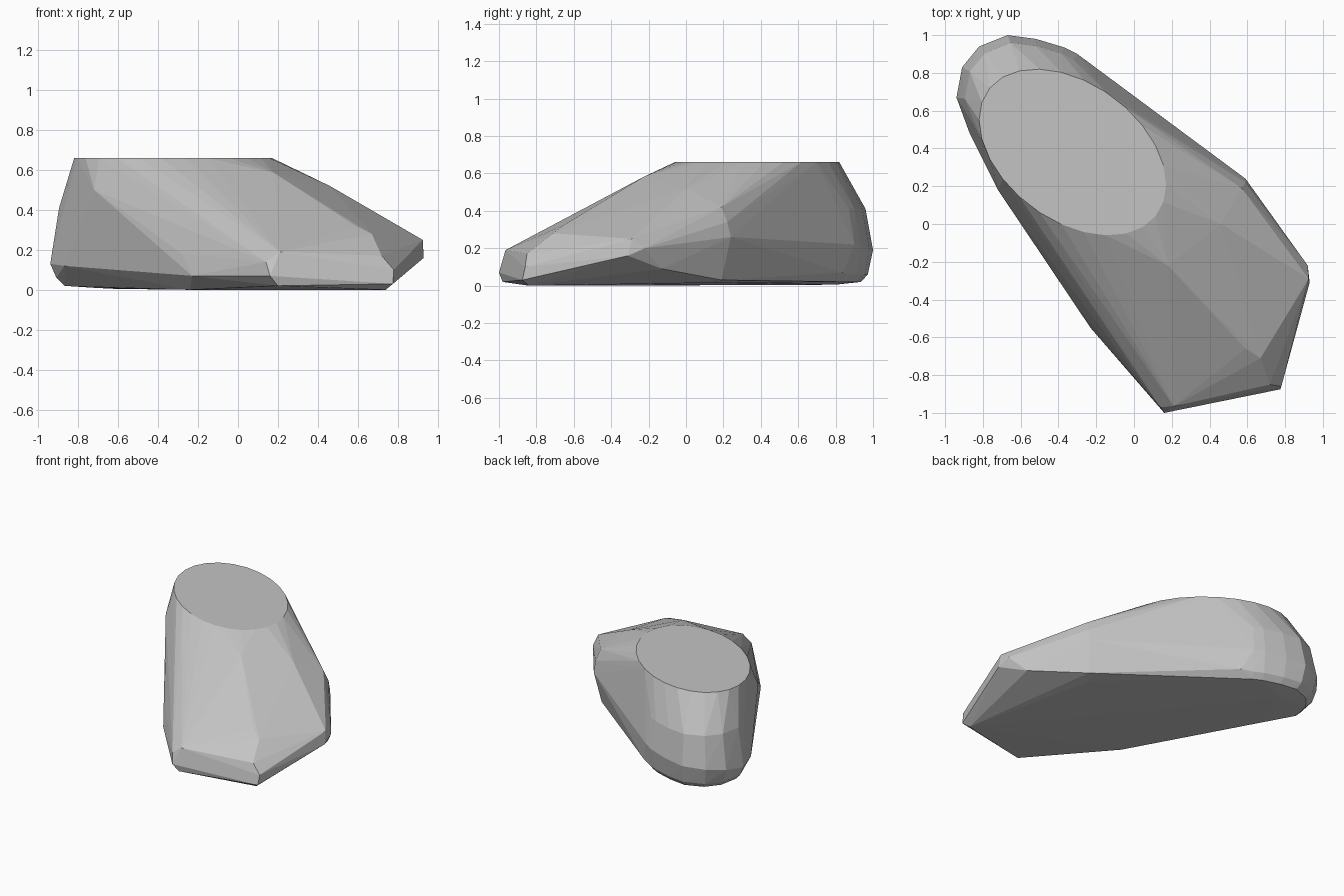
import bpy, bmesh, math

# Faceted boulder: the hull of a cut oval top, a rounded back end,
# an angular front end and a slightly inset underside.

# Flat oval cut on top (a skewed ellipse)
TOP_Z = 0.66
pts = []
for i in range(26):
    t = 2 * math.pi * i / 26
    pts.append((-0.325 + 0.495 * math.cos(t), 0.38 + 0.44 * math.sin(t - 0.4), TOP_Z))

# Rounded back end: widest ring
back_rim = [(-0.94, 0.67, 0.13), (-0.91, 0.83, 0.16), (-0.82, 0.94, 0.18),
            (-0.67, 1.0, 0.19), (-0.52, 0.98, 0.20), (-0.37, 0.935, 0.21),
            (-0.30, 0.90, 0.22)]
pts += back_rim
# Same ring pulled inwards, towards the base and towards the top
for k, z in ((0.93, 0.06), (0.84, 0.02), (0.9, 0.41)):
    for x, y, _ in back_rim:
        pts.append((-0.5 + (x + 0.5) * k, 0.6 + (y - 0.6) * k, z))

# Right flank and shoulder
pts += [(0.46, 0.0, 0.52), (0.57, 0.19, 0.42), (0.59, 0.22, 0.34),
        (0.59, 0.24, 0.26), (0.60, 0.2, 0.2), (0.56, 0.19, 0.03),
        (0.92, -0.22, 0.20), (0.925, -0.29, 0.25), (0.93, -0.31, 0.16),
        (0.83, -0.13, 0.09), (-0.24, 0.84, 0.07)]
# Sloping front and its corners
pts += [(0.18, -0.22, 0.585), (0.59, -0.66, 0.32), (0.67, -0.71, 0.28),
        (0.72, -0.85, 0.17), (0.78, -0.86, 0.10), (0.775, -0.875, 0.03),
        (0.21, -0.965, 0.19), (0.14, -0.97, 0.14), (0.16, -1.0, 0.07),
        (0.2, -0.98, 0.02)]
# Left flank
pts += [(-0.72, 0.18, 0.5), (-0.28, -0.46, 0.18), (-0.2, -0.45, 0.28),
        (-0.23, -0.55, 0.07), (-0.87, 0.48, 0.12)]
# Underside
pts += [(0.74, -0.84, 0.0), (-0.24, -0.42, 0.0), (-0.72, 0.45, 0.01),
        (-0.62, 0.8, 0.005), (0.5, 0.12, 0.015)]

bm = bmesh.new()
for p in pts:
    bm.verts.new(p)
bmesh.ops.convex_hull(bm, input=bm.verts[:])
bmesh.ops.delete(bm, geom=[v for v in bm.verts if not v.link_faces], context='VERTS')
# Merge the triangles of flat facets
bmesh.ops.dissolve_limit(bm, angle_limit=math.radians(1.0),
                         verts=bm.verts[:], edges=bm.edges[:])
bmesh.ops.recalc_face_normals(bm, faces=bm.faces[:])

mesh = bpy.data.meshes.new("boulder")
bm.to_mesh(mesh)
bm.free()
boulder = bpy.data.objects.new("boulder", mesh)
bpy.context.collection.objects.link(boulder)

stone = bpy.data.materials.new("stone grey")
stone.diffuse_color = (0.55, 0.55, 0.55, 1)
mesh.materials.append(stone)
